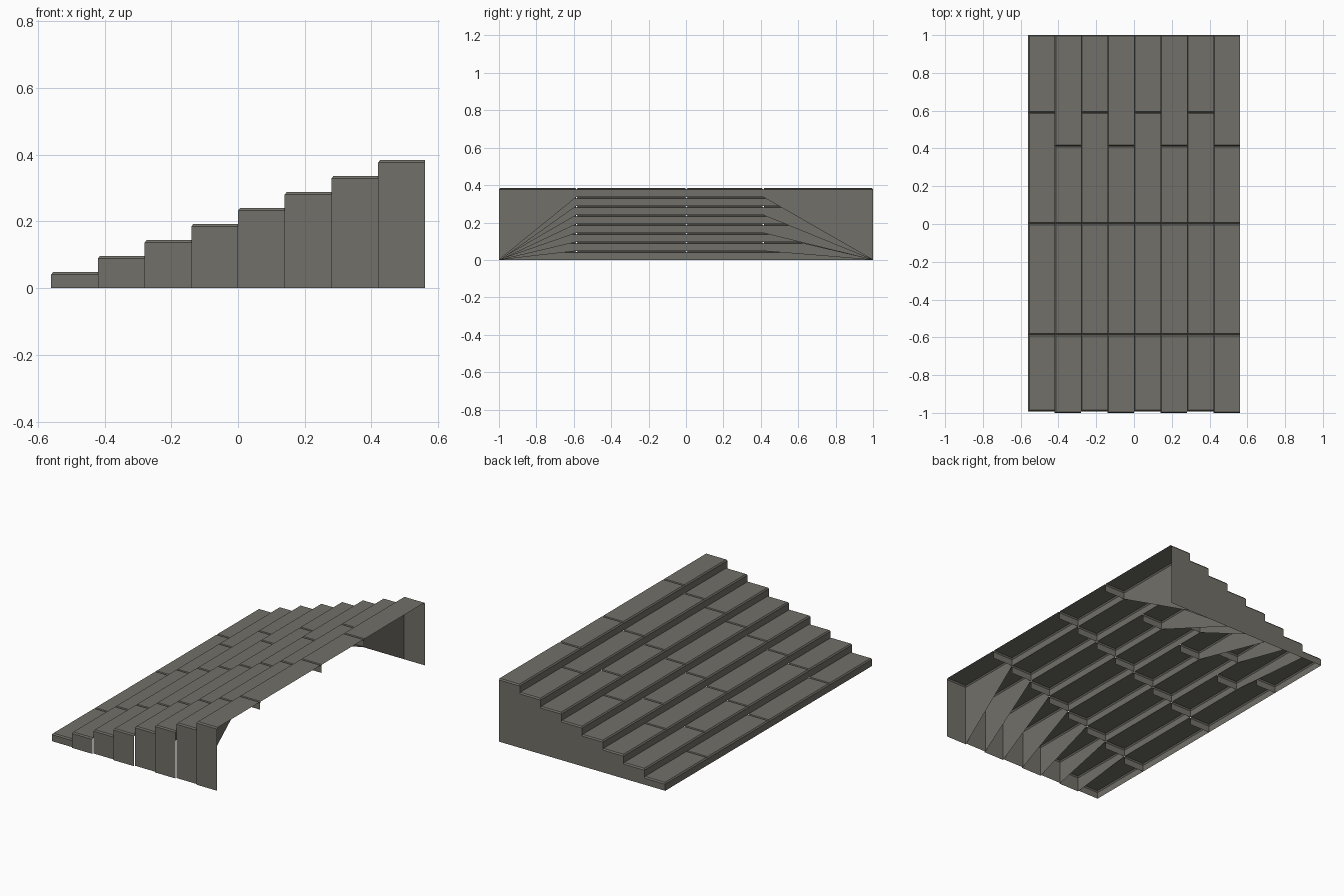
import bpy, bmesh

if "Cube" in bpy.data.objects:
    bpy.data.objects.remove(bpy.data.objects["Cube"])

STEPS, TREAD, RISE = 8, 0.14, 0.048
X_MIN = -0.56
BEVEL_IN, BEVEL_DOWN = 0.006, 0.008

stone = bpy.data.materials.new("warm grey stone")
stone.diffuse_color = (0.165, 0.16, 0.138, 1.0)
stone.use_nodes = True
stone.node_tree.nodes["Principled BSDF"].inputs["Base Color"].default_value = stone.diffuse_color


def add_block(bm, x0, x1, y0, y1, top, low0, low1):
    """Open shell block: bevelled top, left riser and two end walls."""
    b, s = BEVEL_IN, top - BEVEL_DOWN
    v = lambda x, y, z: bm.verts.new((x, y, z))
    crown = [v(x0 + b, y0 + b, top), v(x1, y0 + b, top),
             v(x1, y1 - b, top), v(x0 + b, y1 - b, top)]
    rim = [v(x0, y0, s), v(x1, y0, s), v(x1, y1, s), v(x0, y1, s)]
    foot = [v(x0, y0, low0), v(x1, y0, low0), v(x1, y1, low1), v(x0, y1, low1)]
    bm.faces.new(crown)
    # front, back and left sides; the right side stays open
    for i, j in ((0, 1), (2, 3), (3, 0)):
        bm.faces.new((rim[i], rim[j], crown[j], crown[i]))
        bm.faces.new((foot[i], foot[j], rim[j], rim[i]))


# One stepped course of four blocks per tread, with alternating joints
for k in range(STEPS):
    if k % 2 == 0:
        joints = [-0.992, -0.586, 0.002, 0.59, 1.0]
    else:
        joints = [-1.0, -0.586, 0.002, 0.413, 1.0]
    x0 = X_MIN + k * TREAD
    top, low = (k + 1) * RISE, k * RISE
    bm = bmesh.new()
    for n in range(4):
        # outer ends of the end blocks reach down to the ground
        add_block(bm, x0, x0 + TREAD, joints[n], joints[n + 1], top,
                  0.0 if n == 0 else low, 0.0 if n == 3 else low)
    mesh = bpy.data.meshes.new(f"step_course_{k + 1}")
    bm.to_mesh(mesh)
    bm.free()
    mesh.materials.append(stone)
    bpy.context.collection.objects.link(
        bpy.data.objects.new(f"step_course_{k + 1}", mesh))
